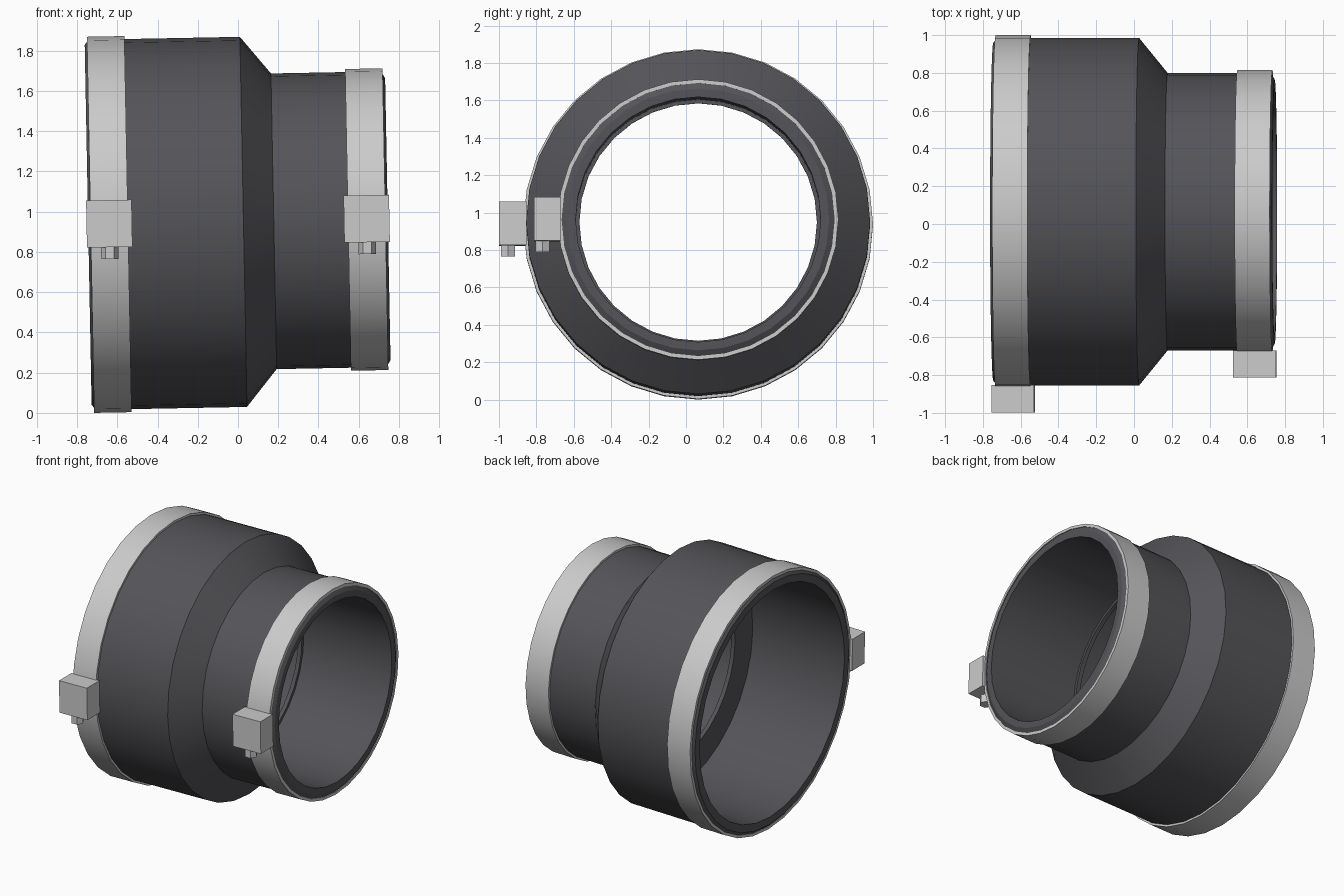
import bpy, bmesh, math
from mathutils import Matrix

if "Cube" in bpy.data.objects:
    bpy.data.objects.remove(bpy.data.objects["Cube"])

SIDES = 32
# Common placement: axis along x, pitched up slightly towards the narrow end
PLACE = Matrix.Translation((0, 0.065, 0.949)) @ Matrix.Rotation(math.radians(-1.1), 4, 'Y')


def material(name, rgb):
    m = bpy.data.materials.new(name)
    m.diffuse_color = (*rgb, 1)
    m.use_nodes = True
    m.node_tree.nodes["Principled BSDF"].inputs["Base Color"].default_value = m.diffuse_color
    return m


def finish(name, bm, mat=None):
    bmesh.ops.recalc_face_normals(bm, faces=bm.faces)
    bm.transform(PLACE)
    me = bpy.data.meshes.new(name)
    bm.to_mesh(me)
    bm.free()
    ob = bpy.data.objects.new(name, me)
    bpy.context.collection.objects.link(ob)
    if mat:
        me.materials.append(mat)
    bpy.ops.object.select_all(action='DESELECT')
    ob.select_set(True)
    bpy.context.view_layer.objects.active = ob
    bpy.ops.object.shade_smooth_by_angle(angle=math.radians(25))
    return ob


def revolve(name, profile, mat=None):
    """Sweep a closed (x, radius) profile around the x axis."""
    bm = bmesh.new()
    rings = []
    for i in range(SIDES):
        a = 2 * math.pi * i / SIDES
        rings.append([bm.verts.new((x, r * math.sin(a), r * math.cos(a))) for x, r in profile])
    n = len(profile)
    for i in range(SIDES):
        p, q = rings[i], rings[(i + 1) % SIDES]
        for j in range(n):
            k = (j + 1) % n
            bm.faces.new((p[j], p[k], q[k], q[j]))
    return finish(name, bm, mat)


rubber = material("dark_rubber", (0.09, 0.09, 0.10))

# Reducer sleeve: outer wall, chamfered rims, bores and inner stop lip
revolve("rubber_sleeve", [
    (-0.745, 0.84), (-0.745, 0.895), (-0.725, 0.92), (0.027, 0.92),
    (0.178, 0.735), (0.725, 0.735), (0.745, 0.70), (0.745, 0.655),
    (0.03, 0.655), (0.03, 0.635), (0.0, 0.635), (0.0, 0.84)], rubber)

# Clamps: band, screw housing and hex screw head
for side, x, r in (("large", -0.64, 0.92), ("small", 0.64, 0.735)):
    revolve(side + "_clamp_band", [
        (x - 0.093, r - 0.005), (x - 0.093, r + 0.015),
        (x + 0.093, r + 0.015), (x + 0.093, r - 0.005)])

    bm = bmesh.new()
    bmesh.ops.create_cube(bm, size=1, matrix=Matrix.Translation((x, -r - 0.071, 0.004))
                          @ Matrix.Diagonal((0.226, 0.145, 0.234, 1)))
    finish(side + "_clamp_housing", bm)

    bm = bmesh.new()
    bmesh.ops.create_cone(bm, cap_ends=True, segments=6, radius1=0.043, radius2=0.043, depth=0.08,
                          matrix=Matrix.Translation((x, -r - 0.097, -0.132))
                          @ Matrix.Rotation(math.radians(30), 4, 'Z'))
    finish(side + "_clamp_screw", bm)
